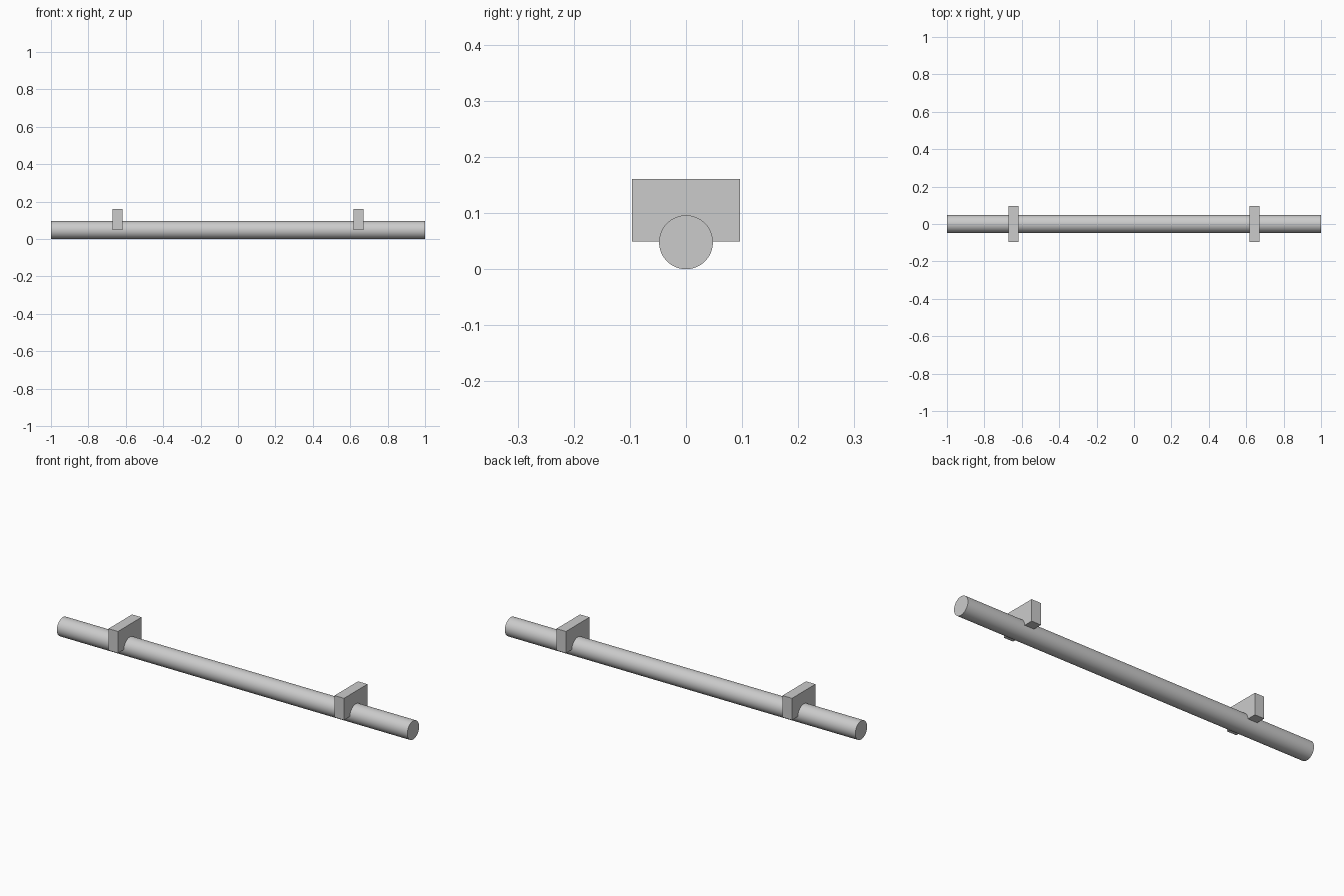
import bpy
import math

cube = bpy.data.objects.get("Cube")
if cube:
    bpy.data.objects.remove(cube, do_unlink=True)

RADIUS = 0.048
LENGTH = 2.0
BLOCK_X, BLOCK_WIDTH, BLOCK_DEPTH = 0.645, 0.054, 0.192
BLOCK_BOTTOM, BLOCK_TOP = 0.049, 0.161

# Single grey finish
grey = bpy.data.materials.new("light_grey")
grey.use_nodes = True
colour = (0.6, 0.6, 0.6, 1)
grey.diffuse_color = colour
grey.node_tree.nodes["Principled BSDF"].inputs["Base Color"].default_value = colour

# Round bar lying along x
bpy.ops.mesh.primitive_cylinder_add(
    vertices=64, radius=RADIUS, depth=LENGTH,
    location=(0, 0, RADIUS), rotation=(0, math.pi / 2, 0))
bar = bpy.context.object
bar.name = "round_bar"
bar.data.materials.append(grey)
bpy.ops.object.shade_smooth_by_angle(angle=math.radians(30))

# Rectangular mounting blocks that straddle the bar
for name, side in (("left_mounting_block", 1), ("right_mounting_block", -1)):
    bpy.ops.mesh.primitive_cube_add(
        size=1, location=(side * BLOCK_X, 0, (BLOCK_BOTTOM + BLOCK_TOP) / 2))
    block = bpy.context.object
    block.name = name
    block.scale = (BLOCK_WIDTH, BLOCK_DEPTH, BLOCK_TOP - BLOCK_BOTTOM)
    bpy.ops.object.transform_apply(location=False, rotation=False, scale=True)
    block.data.materials.append(grey)
